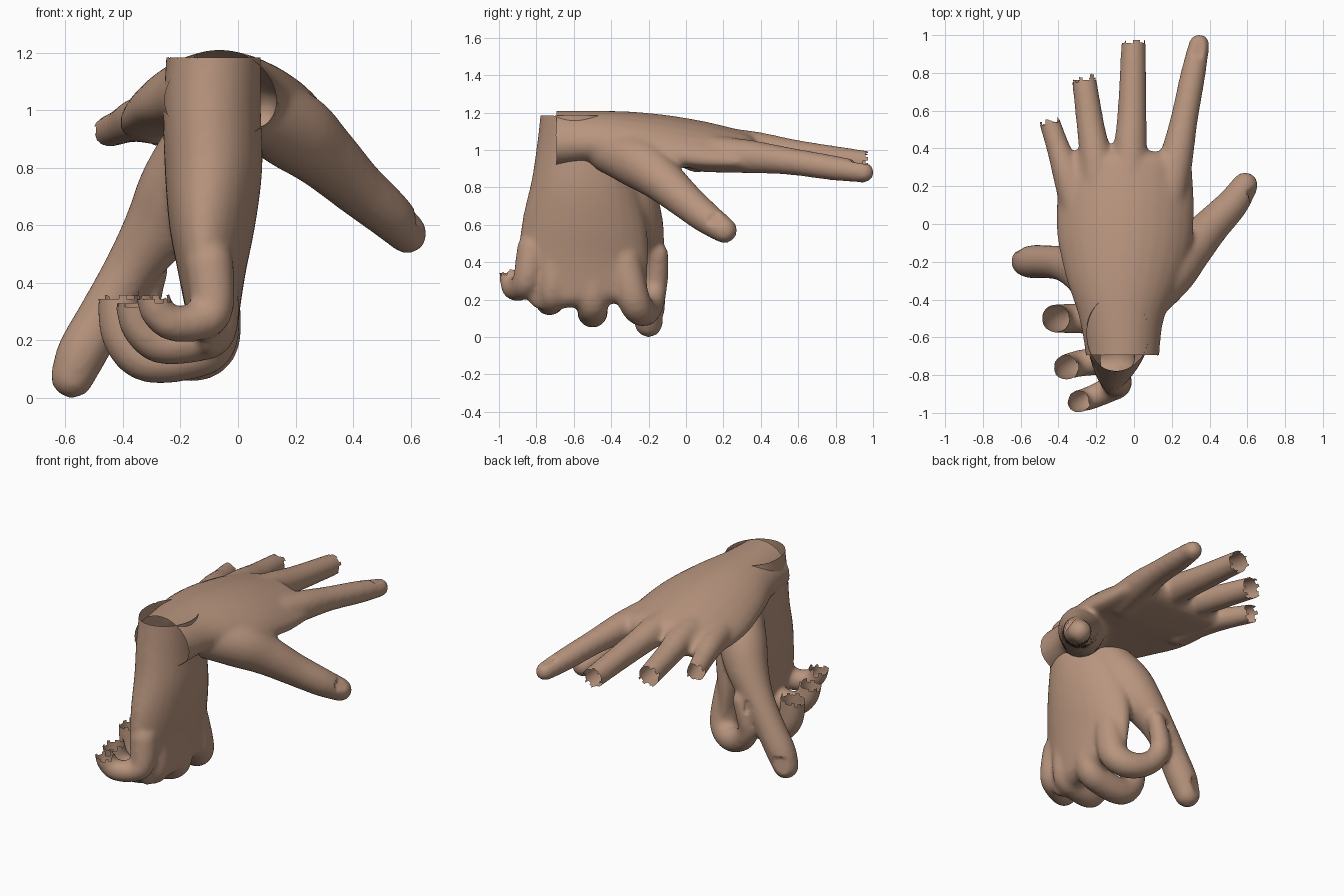
import bpy, bmesh, math
from mathutils import Vector

skin = bpy.data.materials.new("tan_skin")
skin.diffuse_color = (0.48, 0.30, 0.21, 1)
X, Y, Z = Vector((1, 0, 0)), Vector((0, 1, 0)), Vector((0, 0, 1))
SIDES = 28


def spline(pts, steps=5):
    """Catmull-Rom through (x, y, z, width radius, depth radius) points."""
    p = [tuple(q) + ((q[3],) if len(q) == 4 else ()) for q in pts]
    p = [p[0]] + p + [p[-1]]
    out = []
    for i in range(1, len(p) - 2):
        for s in range(steps):
            t = s / steps
            out.append([0.5 * (2 * b + (c - a) * t + (2 * a - 5 * b + 4 * c - d) * t * t
                               + (3 * b - a - 3 * c + d) * t ** 3)
                        for a, b, c, d in zip(p[i - 1], p[i], p[i + 1], p[i + 2])])
    return out + [list(p[-1])]


def limb(bm, pts, ref, bow=0.0, back=Z):
    """Closed elliptical tube with rounded ends; bow arches it across its width."""
    path = spline(pts)
    cen = [Vector(q[:3]) for q in path]
    rings = []
    for i, q in enumerate(path):
        t = (cen[min(i + 1, len(cen) - 1)] - cen[max(i - 1, 0)]).normalized()
        rings.append((cen[i], t, q[3], q[4]))

    def cap(ring, sign):
        c, t, a, b = ring
        k = min(a, b)
        return [(c + t * sign * k * math.sin(f), t, a - k * (1 - math.cos(f)), b * math.cos(f))
                for f in (0.4, 0.8, 1.15, 1.45)]
    rings = cap(rings[0], -1)[::-1] + rings + cap(rings[-1], 1)
    loops = []
    for c, t, a, b in rings:
        u = (ref - t * ref.dot(t)).normalized()
        w = t.cross(u)
        loop = []
        for k in range(SIDES):
            ang = 2 * math.pi * k / SIDES
            du = a * math.cos(ang)
            loop.append(bm.verts.new(c + u * du + w * (b * math.sin(ang)) - back * (bow * du * du)))
        loops.append(loop)
    for l0, l1 in zip(loops, loops[1:]):
        for k in range(SIDES):
            j = (k + 1) % SIDES
            bm.faces.new((l0[k], l0[j], l1[j], l1[k]))
    bm.faces.new(loops[0][::-1])
    bm.faces.new(loops[-1])


def hand(name, ref, back, bow, palm, digits, cut_digits, wrist_cut, nails):
    bm = bmesh.new()
    limb(bm, palm, ref, bow, back)
    for d in digits + cut_digits:
        limb(bm, d, ref)
    bmesh.ops.recalc_face_normals(bm, faces=bm.faces)
    me = bpy.data.meshes.new(name)
    bm.to_mesh(me)
    bm.free()
    ob = bpy.data.objects.new(name, me)
    bpy.context.collection.objects.link(ob)
    # fuse the parts into one skin
    m = ob.modifiers.new("fuse", 'REMESH')
    m.mode, m.voxel_size = 'VOXEL', 0.014
    m = ob.modifiers.new("soften", 'SMOOTH')
    m.factor, m.iterations = 0.5, 12
    dg = bpy.context.evaluated_depsgraph_get()
    fused = bpy.data.meshes.new_from_object(ob.evaluated_get(dg))
    ob.modifiers.clear()
    ob.data = fused
    bm = bmesh.new()
    bm.from_mesh(fused)
    # flattened fingernails
    for c, n, r in nails:
        c, n = Vector(c), Vector(n).normalized()
        for v in bm.verts:
            d = (v.co - c).dot(n)
            if d > 0 and (v.co - c).length < r:
                v.co -= n * d
    # open wrist and ragged open finger ends
    cuts = [(Vector(wrist_cut[0]), Vector(wrist_cut[1]), 0.4, 0.0)]
    for d in cut_digits:
        p = Vector(d[-2][:3])
        cuts.append((p, (Vector(d[-1][:3]) - p).normalized(), 0.135, 0.015))
    for p, n, r, jag in cuts:
        dead = [v for v in bm.verts if (v.co - p).length < r and
                (v.co - p).dot(n) > jag * math.sin(90 * (v.co.x + v.co.y + v.co.z))]
        bmesh.ops.delete(bm, geom=dead, context='VERTS')
    bm.to_mesh(fused)
    bm.free()
    fused.materials.clear()
    fused.materials.append(skin)
    for f in fused.polygons:
        f.use_smooth = True
        f.material_index = 0


# upper hand: open, reaching back with the palm down
hand("open_hand", X, Z, 0.6,
     palm=[(-0.06, -0.84, 1.055, .195, .155), (-0.06, -0.7, 1.055, .195, .155),
           (-0.065, -0.5, 1.065, .225, .145), (-0.06, -0.3, 1.065, .30, .14),
           (-0.05, -0.1, 1.05, .355, .135), (-0.045, 0.1, 1.025, .365, .125),
           (-0.04, 0.29, 1.005, .35, .10)],
     digits=[
         [(0.05, -0.42, 1.0, .12), (0.19, -0.25, .93, .14), (0.30, -0.13, .84, .118),
          (0.41, -0.01, .735, .098), (0.52, 0.105, .64, .085), (0.588, 0.205, .57, .07)],
         [(0.17, 0.1, .98, .10), (0.22, 0.33, .965, .09), (0.265, 0.55, .94, .073),
          (0.31, 0.78, .905, .067), (0.345, 0.95, .88, .056)]],
     cut_digits=[
         [(-0.02, 0.1, 1.03, .10), (-0.02, 0.36, 1.01, .09), (-0.01, 0.6, .975, .077),
          (-0.002, 0.965, .93, .065), (0.0, 1.02, .92, .06)],
         [(-0.18, 0.1, 1.01, .10), (-0.2, 0.33, 1.0, .087), (-0.23, 0.52, .97, .074),
          (-0.265, 0.77, .935, .065), (-0.275, 0.82, .925, .06)],
         [(-0.29, 0.05, .97, .09), (-0.35, 0.25, .965, .078), (-0.40, 0.4, .945, .063),
          (-0.45, 0.55, .925, .056), (-0.465, 0.60, .92, .055)]],
     wrist_cut=((-0.06, -0.7, 1.06), (0, -1, 0)),
     nails=[((0.343, 0.935, 0.928), (0, 0.15, 1), 0.055),
            ((0.624, 0.166, 0.618), (0.8, -0.3, 0.55), 0.05)])

# lower hand: hanging down from the wrist, fingers curled to the left
hand("curled_hand", Y, X, 0.25,
     palm=[(-0.085, -0.57, 1.31, .20, .165), (-0.085, -0.58, 1.18, .20, .165),
           (-0.09, -0.57, 1.0, .235, .17), (-0.085, -0.55, .8, .29, .17),
           (-0.09, -0.545, .6, .335, .15), (-0.09, -0.545, .42, .345, .115),
           (-0.085, -0.53, .25, .325, .085)],
     digits=[
         [(-0.12, -0.40, .92, .12), (-0.20, -0.30, .74, .14), (-0.27, -0.245, .6, .125),
          (-0.37, -0.21, .45, .095), (-0.46, -0.2, .30, .088), (-0.54, -0.2, .16, .088),
          (-0.575, -0.2, .075, .077)],
         [(-0.09, -0.33, .42, .09), (-0.08, -0.28, .2, .088), (-0.16, -0.23, .135, .08),
          (-0.27, -0.19, .17, .07), (-0.335, -0.165, .26, .064), (-0.32, -0.15, .36, .058),
          (-0.29, -0.145, .45, .05)]],
     cut_digits=[
         [(-0.09, -0.5, .4, .09), (-0.085, -0.5, .2, .085), (-0.17, -0.5, .145, .082),
          (-0.32, -0.5, .135, .08), (-0.40, -0.5, .22, .076), (-0.415, -0.5, .36, .074),
          (-0.42, -0.5, .41, .07)],
         [(-0.09, -0.71, .42, .09), (-0.085, -0.71, .24, .083), (-0.15, -0.72, .2, .076),
          (-0.27, -0.735, .19, .072), (-0.34, -0.75, .25, .068), (-0.36, -0.76, .335, .067),
          (-0.37, -0.765, .385, .065)],
         [(-0.10, -0.82, .47, .085), (-0.09, -0.85, .31, .075), (-0.14, -0.88, .265, .068),
          (-0.23, -0.92, .26, .063), (-0.28, -0.935, .30, .06), (-0.295, -0.94, .35, .059),
          (-0.305, -0.945, .40, .058)]],
     wrist_cut=((-0.085, -0.58, 1.185), (0, 0, 1)),
     nails=[((-0.343, -0.13, 0.425), (-0.9, 0.3, 0.1), 0.045),
            ((-0.583, -0.138, 0.107), (-0.3, 1, 0.1), 0.055)])
